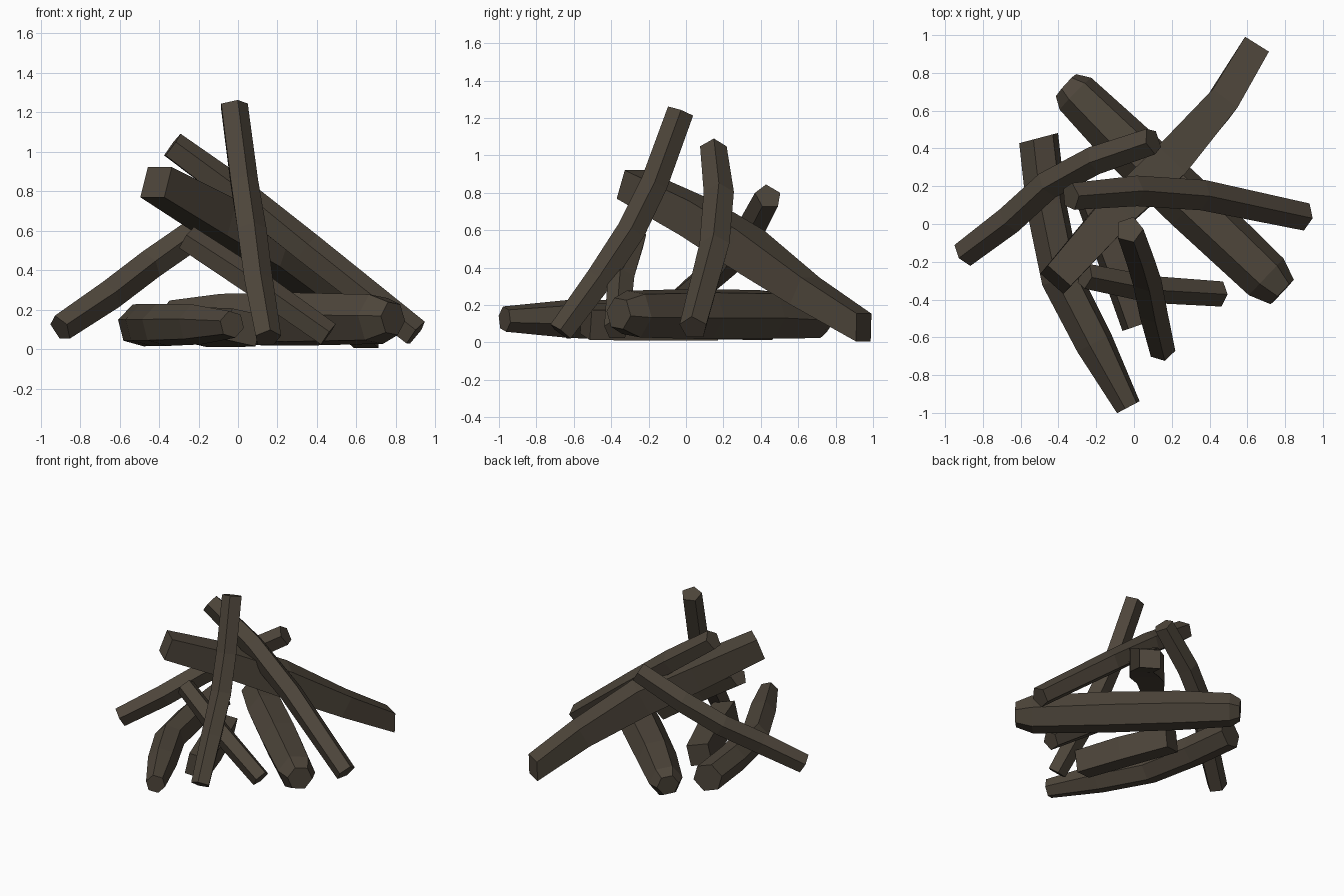
import bpy, bmesh, math
from mathutils import Vector

wood = bpy.data.materials.new("dark brown wood")
wood.diffuse_color = (0.075, 0.060, 0.043, 1)


def log(name, path, sides=5, turn=90, start=None, end=None):
    """Faceted log swept along (x, y, z, radius) points; start/end override the cap directions."""
    pts = [Vector(p[:3]) for p in path]
    bm = bmesh.new()
    rings = []
    for i, p in enumerate(pts):
        t = (pts[min(i + 1, len(pts) - 1)] - pts[max(i - 1, 0)]).normalized()
        if i == 0 and start:
            t = Vector(start).normalized()
        if i == len(pts) - 1 and end:
            t = Vector(end).normalized()
        side = t.cross(Vector((0, 0, 1))).normalized()
        up = side.cross(t)
        ring = []
        for k in range(sides):
            a = math.radians(turn) + 2 * math.pi * k / sides
            ring.append(bm.verts.new(p + path[i][3] * (math.cos(a) * side + math.sin(a) * up)))
        rings.append(ring)
    for a, b in zip(rings, rings[1:]):
        for k in range(sides):
            n = (k + 1) % sides
            bm.faces.new((a[k], a[n], b[n], b[k]))
    bm.faces.new(rings[0])
    bm.faces.new(rings[-1])
    bmesh.ops.recalc_face_normals(bm, faces=bm.faces)
    me = bpy.data.meshes.new(name)
    bm.to_mesh(me)
    bm.free()
    me.materials.append(wood)
    ob = bpy.data.objects.new(name, me)
    bpy.context.collection.objects.link(ob)


# logs lying on the ground
log("thick_ground_log", [(-0.36, 0.735, 0.13, 0.08), (-0.31, 0.69, 0.135, 0.12), (-0.05, 0.43, 0.15, 0.14),
                         (0.3, 0.1, 0.152, 0.145), (0.7, -0.28, 0.152, 0.135), (0.785, -0.36, 0.155, 0.09)],
    sides=6, turn=68)
log("curved_ground_log", [(-0.505, 0.455, 0.12, 0.11), (-0.465, 0.1, 0.122, 0.11), (-0.385, -0.29, 0.122, 0.11),
                          (-0.21, -0.63, 0.125, 0.105), (-0.03, -0.97, 0.125, 0.07)],
    sides=6, turn=75, start=(0.25, -0.95, 0))
log("short_ground_log", [(0.03, -0.535, 0.11, 0.115), (-0.085, -0.2, 0.11, 0.12), (-0.22, 0.15, 0.105, 0.112)],
    sides=4, turn=33)

# logs leaning into the pile
log("thick_leaning_log", [(-0.415, -0.295, 0.845, 0.115), (-0.1, 0.06, 0.665, 0.138), (0.17, 0.31, 0.51, 0.145),
                          (0.46, 0.635, 0.275, 0.115), (0.65, 0.95, 0.08, 0.105)],
    sides=4, turn=45, end=(0.5, 0.8, -0.03))
log("left_leaning_log", [(-0.9, -0.16, 0.105, 0.073), (-0.655, 0.025, 0.27, 0.08), (-0.45, 0.21, 0.425, 0.08),
                         (-0.2, 0.34, 0.595, 0.08), (0.1, 0.44, 0.78, 0.075)])
log("right_leaning_log", [(-0.335, 0.145, 1.03, 0.075), (0.0, 0.175, 0.785, 0.085), (0.35, 0.155, 0.51, 0.085),
                          (0.9, 0.04, 0.078, 0.077)])
log("small_leaning_log", [(-0.26, -0.275, 0.56, 0.07), (0.08, -0.345, 0.335, 0.075), (0.455, -0.37, 0.07, 0.07)])
log("front_leaning_log", [(-0.025, -0.03, 1.235, 0.075), (0.025, -0.17, 0.85, 0.077), (0.065, -0.29, 0.6, 0.08),
                          (0.1, -0.46, 0.34, 0.078), (0.15, -0.67, 0.055, 0.07)])
